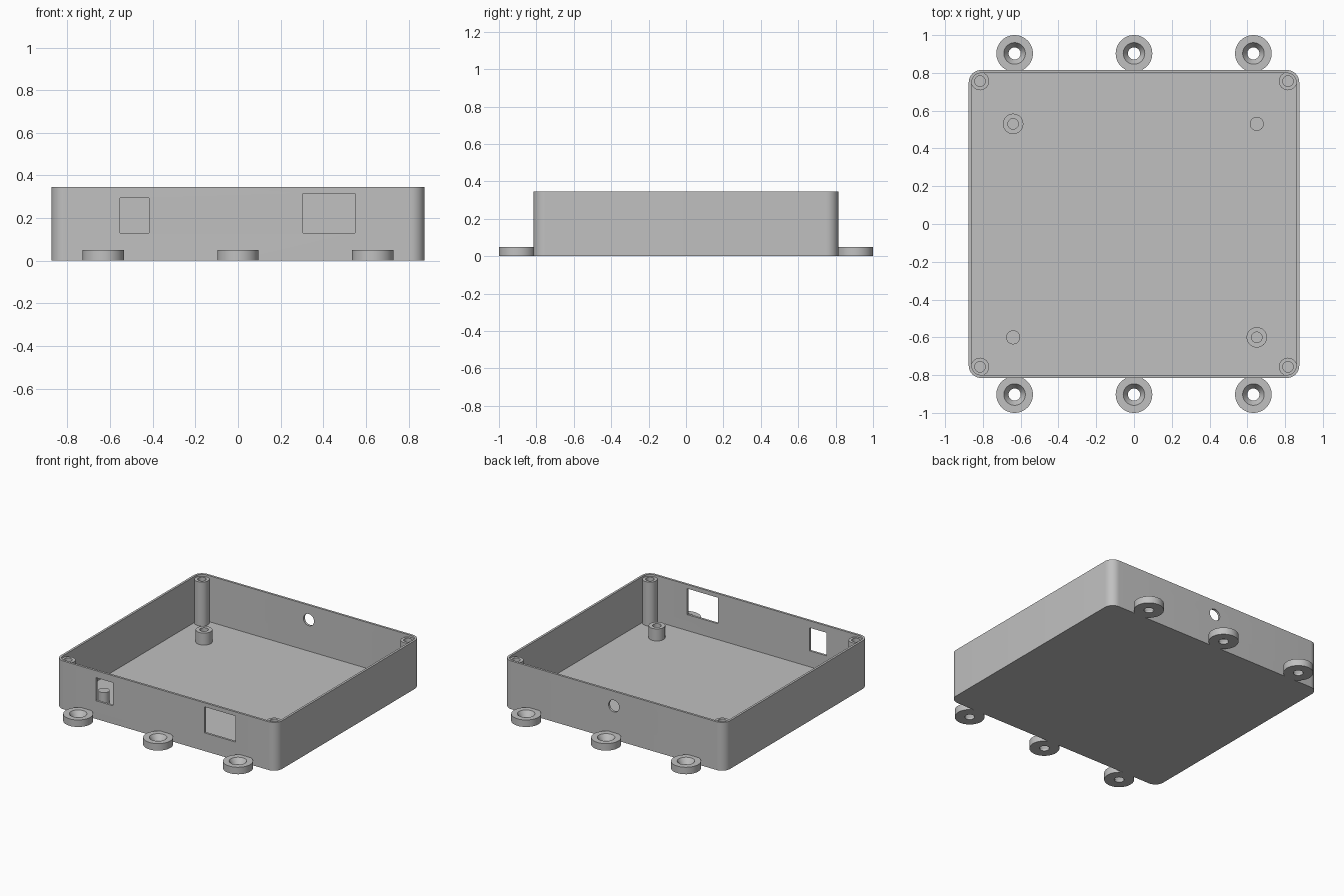
import bpy, bmesh
from math import sin, cos, pi, radians
from mathutils import Matrix

cube = bpy.data.objects.get("Cube")
if cube:
    bpy.data.objects.remove(cube, do_unlink=True)

grey = bpy.data.materials.new("plain grey")
grey.use_nodes = True
GREY = (0.53, 0.53, 0.53, 1)
grey.diffuse_color = GREY
grey.node_tree.nodes["Principled BSDF"].inputs["Base Color"].default_value = GREY

HX, HY, HEIGHT = 0.875, 0.815, 0.345   # half width, half depth, height of the tray
WALL, RADIUS = 0.016, 0.065
FLOOR = 0.016


def finish(bm, name):
    bmesh.ops.recalc_face_normals(bm, faces=bm.faces[:])
    mesh = bpy.data.meshes.new(name)
    bm.to_mesh(mesh)
    bm.free()
    mesh.materials.append(grey)
    ob = bpy.data.objects.new(name, mesh)
    bpy.context.collection.objects.link(ob)
    return ob


def smooth(ob):
    bpy.ops.object.select_all(action='DESELECT')
    ob.select_set(True)
    bpy.context.view_layer.objects.active = ob
    bpy.ops.object.shade_smooth_by_angle(angle=radians(30))


def rounded_prism(name, hx, hy, r, z0, z1, steps=10):
    bm = bmesh.new()
    ring = []
    for k, (sx, sy) in enumerate([(1, 1), (-1, 1), (-1, -1), (1, -1)]):
        for i in range(steps + 1):
            a = (k + i / steps) * pi / 2
            ring.append(bm.verts.new((sx * (hx - r) + r * cos(a), sy * (hy - r) + r * sin(a), z0)))
    base = bm.faces.new(ring)
    top = bmesh.ops.extrude_face_region(bm, geom=[base])["geom"]
    bmesh.ops.translate(bm, verts=[g for g in top if isinstance(g, bmesh.types.BMVert)], vec=(0, 0, z1 - z0))
    return finish(bm, name)


def box(name, x0, x1, y0, y1, z0, z1):
    bm = bmesh.new()
    mat = Matrix.Translation(((x0 + x1) / 2, (y0 + y1) / 2, (z0 + z1) / 2)) @ Matrix.Diagonal((x1 - x0, y1 - y0, z1 - z0, 1))
    bmesh.ops.create_cube(bm, size=1, matrix=mat)
    return finish(bm, name)


def lathe(name, profile, x, y, closed=False, steps=48):
    """Turn a (radius, z) profile round a vertical axis at x, y."""
    bm = bmesh.new()
    pts = [bm.verts.new((r, 0, z)) for r, z in profile]
    edges = [bm.edges.new(p) for p in zip(pts, pts[1:])]
    if closed:
        edges.append(bm.edges.new((pts[-1], pts[0])))
    bmesh.ops.spin(bm, geom=pts + edges, cent=(0, 0, 0), axis=(0, 0, 1), angle=2 * pi, steps=steps)
    bmesh.ops.remove_doubles(bm, verts=bm.verts[:], dist=0.0001)
    ob = finish(bm, name)
    ob.location = (x, y, 0)
    smooth(ob)
    return ob


def cut(ob, cutter):
    mod = ob.modifiers.new("cut", 'BOOLEAN')
    mod.operation, mod.solver, mod.object = 'DIFFERENCE', 'EXACT', cutter
    bpy.context.view_layer.objects.active = ob
    bpy.ops.object.modifier_apply(modifier=mod.name)
    bpy.data.objects.remove(cutter, do_unlink=True)


# Open tray with its front windows and round back hole
tray = rounded_prism("tray", HX, HY, RADIUS, 0, HEIGHT)
cut(tray, rounded_prism("cavity", HX - WALL, HY - WALL, RADIUS - WALL, FLOOR, HEIGHT + 0.1))
cut(tray, box("small_window", -0.553, -0.417, -HY - 0.05, -HY + 0.05, 0.13, 0.295))
cut(tray, box("large_window", 0.305, 0.55, -HY - 0.05, -HY + 0.05, 0.13, 0.316))
bm = bmesh.new()
bmesh.ops.create_cone(bm, cap_ends=True, segments=40, radius1=0.042, radius2=0.042, depth=0.1,
                      matrix=Matrix.Translation((0, HY, 0.24)) @ Matrix.Rotation(pi / 2, 4, 'X'))
cut(tray, finish(bm, "cable_hole"))
smooth(tray)


def hollow_post(name, x, y, r, hole, top, depth):
    z = FLOOR - 0.004
    return lathe(name, [(0, z), (r, z), (r, top), (hole, top), (hole, top - depth), (0, top - depth)], x, y)


# Tall screw posts in the corners
for sx, side in ((1, "left"), (-1, "right")):
    for sy, end in ((1, "back"), (-1, "front")):
        hollow_post(f"corner_post_{end}_{side}", sx * 0.815, sy * 0.756, 0.048, 0.028, 0.33, 0.2)

# Short board supports: two screw bosses and two solid pins
hollow_post("board_boss_back", -0.64, 0.53, 0.054, 0.028, 0.102, 0.075)
hollow_post("board_boss_front", 0.65, -0.6, 0.054, 0.028, 0.102, 0.075)
pin = [(0, FLOOR - 0.004), (0.037, FLOOR - 0.004), (0.037, 0.1), (0, 0.1)]
lathe("board_pin_back", pin, 0.65, 0.53)
lathe("board_pin_front", pin, -0.64, -0.6)

# Countersunk mounting lugs outside the front and back walls
lug = [(0.032, 0), (0.097, 0), (0.097, 0.05), (0.057, 0.05), (0.032, 0.012)]
for sy, end in ((1, "back"), (-1, "front")):
    for x, place in ((-0.632, "right"), (0, "middle"), (0.632, "left")):
        lathe(f"mounting_lug_{end}_{place}", lug, x, sy * 0.903, closed=True)
